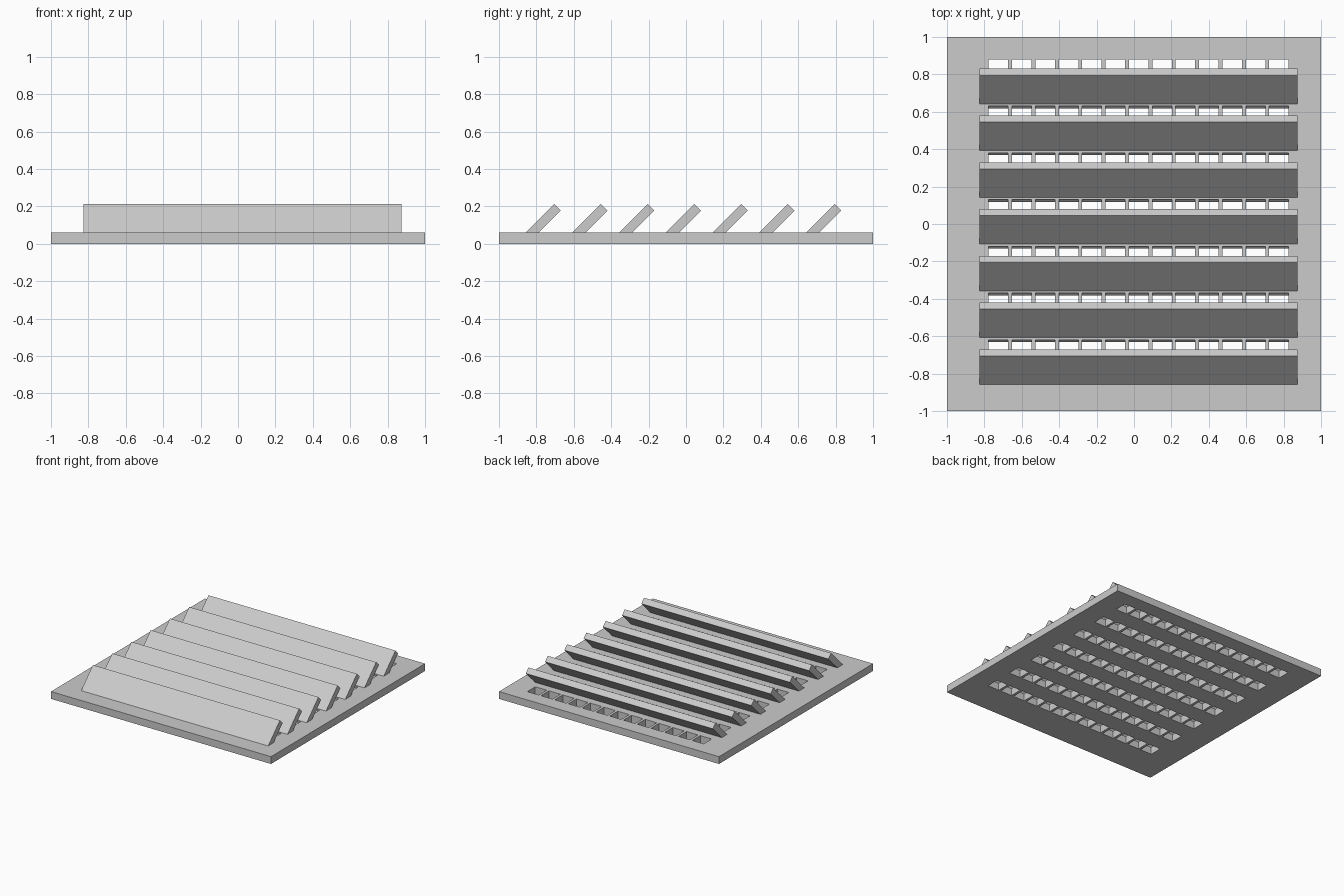
import bpy
import math

PLATE_H = 0.06      # plate thickness
PITCH = 0.25        # row spacing
ROWS, COLS = 7, 13
MID_X = 0.025       # the vent area sits slightly off centre

old = bpy.data.objects.get("Cube")
if old:
    bpy.data.objects.remove(old, do_unlink=True)

# Single plain grey
grey = bpy.data.materials.new("plain_grey")
grey.use_nodes = True
colour = (0.6, 0.6, 0.6, 1)
grey.diffuse_color = colour
grey.node_tree.nodes["Principled BSDF"].inputs["Base Color"].default_value = colour


def box(name, centre, size, tilt=0):
    bpy.ops.mesh.primitive_cube_add(size=1, location=centre, rotation=(tilt, 0, 0))
    ob = bpy.context.object
    ob.name = name
    ob.scale = size
    ob.data.materials.append(grey)
    return ob


# Base plate
plate = box("base_plate", (0, 0, PLATE_H / 2), (2, 2, PLATE_H))

# Grid of square air holes
hole = box("hole_cutter", (MID_X - 0.125 * (COLS - 1) / 2, -0.672, PLATE_H / 2),
           (0.104, 0.104, 0.2))
bpy.ops.object.transform_apply(location=False, rotation=False, scale=True)
for axis, count, step in ((0, COLS, 0.125), (1, ROWS, PITCH)):
    arr = hole.modifiers.new("repeat", 'ARRAY')
    arr.use_relative_offset = False
    arr.use_constant_offset = True
    offset = [0, 0, 0]
    offset[axis] = step
    arr.constant_offset_displace = offset
    arr.count = count

cut = plate.modifiers.new("air_holes", 'BOOLEAN')
cut.operation = 'DIFFERENCE'
cut.solver = 'EXACT'
cut.object = hole
bpy.context.view_layer.objects.active = plate
bpy.ops.object.modifier_apply(modifier=cut.name)
bpy.data.objects.remove(hole, do_unlink=True)

# Slanted louvre slats, rising toward the back
for i in range(ROWS):
    box(f"slat_{i + 1}", (MID_X, -0.776 + i * PITCH, 0.1065),
        (1.7, 0.25, 0.05), math.radians(45))
